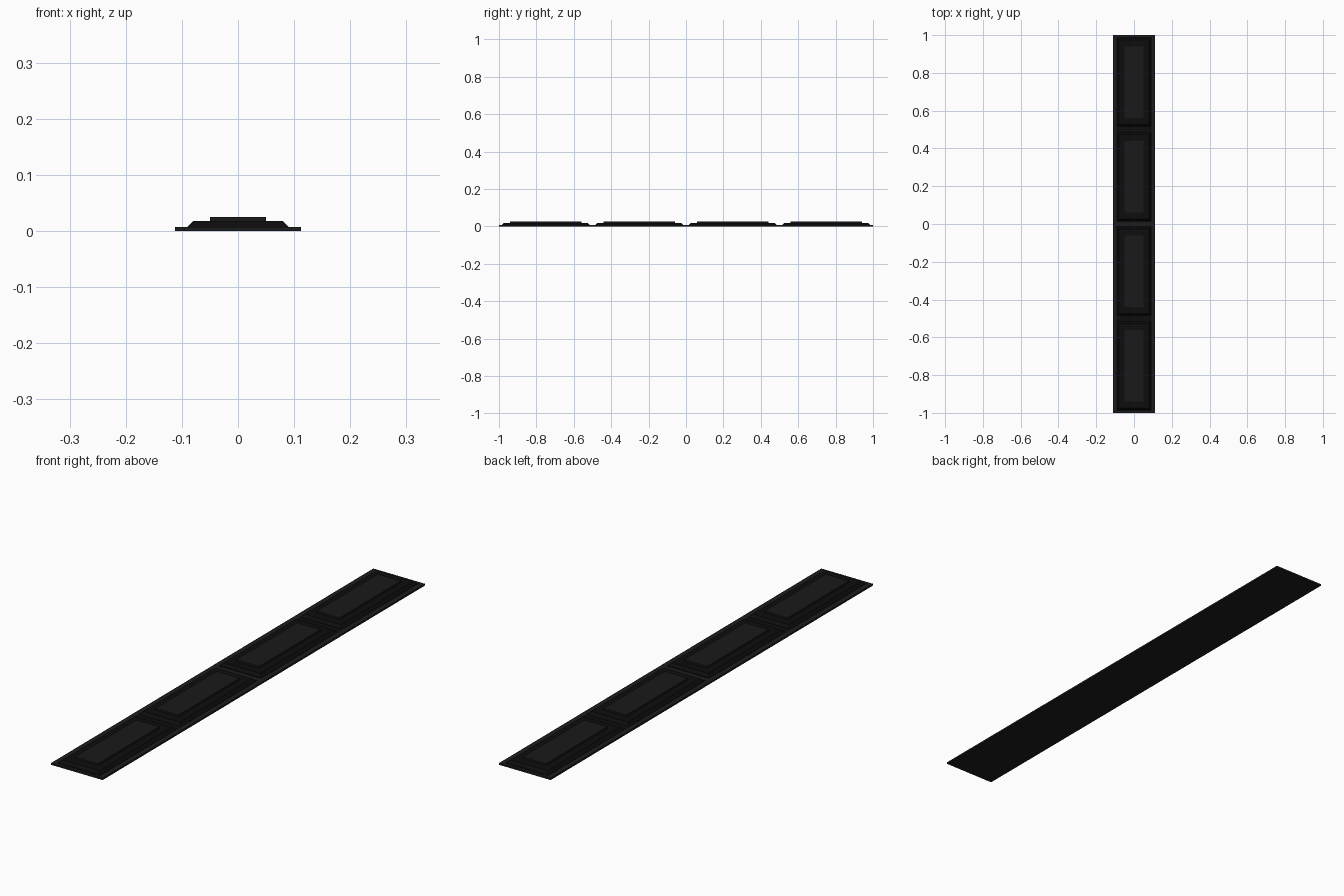
import bpy, bmesh

if "Cube" in bpy.data.objects:
    bpy.data.objects.remove(bpy.data.objects["Cube"])


def material(name, v):
    m = bpy.data.materials.new(name)
    m.diffuse_color = (v, v, v, 1)
    m.use_nodes = True
    m.node_tree.nodes["Principled BSDF"].inputs["Base Color"].default_value = m.diffuse_color
    return m


frame_mat = material("frame_black", 0.012)
slab_mat = material("slab_black", 0.004)
pad_mat = material("pad_black", 0.010)


def block(name, y, hx, hy, z0, z1, mat, inset_x=0.0, inset_y=0.0):
    """Box with half sizes hx, hy whose top is inset to give sloped sides."""
    bm = bmesh.new()
    bmesh.ops.create_cube(bm, size=2)
    for v in bm.verts:
        top = v.co.z > 0
        v.co.x *= hx - (inset_x if top else 0)
        v.co.y *= hy - (inset_y if top else 0)
        v.co.z = z1 if top else z0
    me = bpy.data.meshes.new(name)
    bm.to_mesh(me)
    bm.free()
    me.materials.append(mat)
    ob = bpy.data.objects.new(name, me)
    ob.location.y = y
    bpy.context.collection.objects.link(ob)
    return ob


# Two base plates end to end, each with a dark inlay
for i, y in enumerate((-0.5, 0.5)):
    block(f"base_plate_{i + 1}", y, 0.112, 0.5, 0, 0.007, frame_mat)
    block(f"inlay_{i + 1}", y, 0.092, 0.49, 0.005, 0.0075, slab_mat)

# Four bevelled slabs, each with a raised pad
for i, y in enumerate((-0.75, -0.25, 0.25, 0.75)):
    block(f"bevelled_slab_{i + 1}", y, 0.091, 0.235, 0.007, 0.018, slab_mat, 0.011, 0.011)
    block(f"raised_pad_{i + 1}", y, 0.05, 0.19, 0.016, 0.025, pad_mat)
